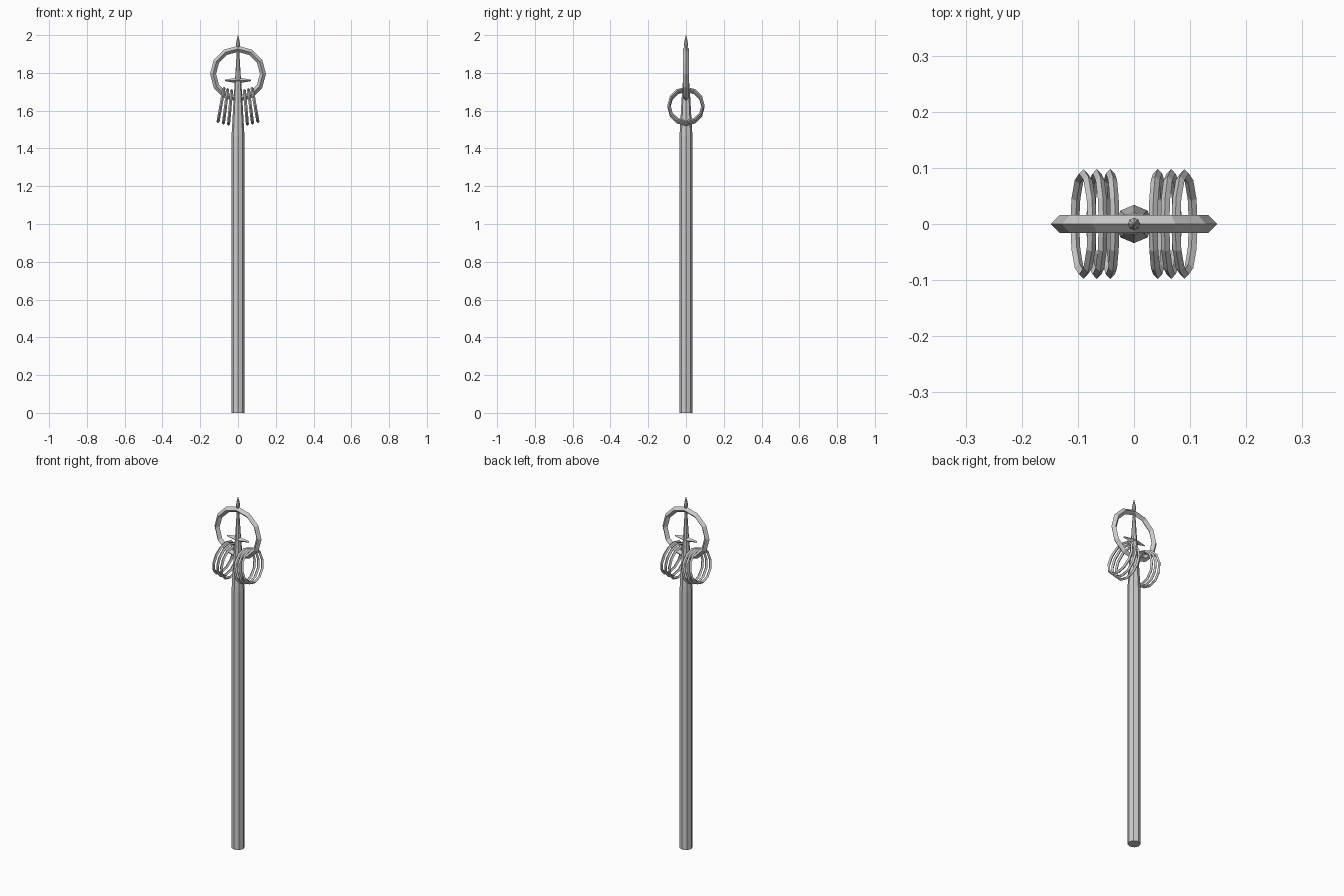
import bpy, bmesh
from math import sin, cos, pi, radians
from mathutils import Matrix, Vector

if "Cube" in bpy.data.objects:
    bpy.data.objects.remove(bpy.data.objects["Cube"])


def make(name, bm, matrix=None):
    if matrix:
        bm.transform(matrix)
    bmesh.ops.recalc_face_normals(bm, faces=bm.faces)
    me = bpy.data.meshes.new(name)
    bm.to_mesh(me)
    bm.free()
    ob = bpy.data.objects.new(name, me)
    bpy.context.collection.objects.link(ob)
    return ob


def loft(name, sections, sides, matrix=None):
    """Skin rings of (radius_x, radius_y, z) and cap both ends."""
    bm = bmesh.new()
    rings = [[bm.verts.new((rx * cos(2 * pi * i / sides), ry * sin(2 * pi * i / sides), z))
              for i in range(sides)] for rx, ry, z in sections]
    for a, b in zip(rings, rings[1:]):
        for i in range(sides):
            j = (i + 1) % sides
            bm.faces.new((a[i], a[j], b[j], b[i]))
    bm.faces.new(rings[0])
    bm.faces.new(rings[-1])
    return make(name, bm, matrix)


def ring(name, major, minor, matrix, segs=12, sides=4):
    """Faceted ring lying in XY, diamond cross-section."""
    bm = bmesh.new()
    v = [[bm.verts.new(((major + minor * cos(2 * pi * j / sides)) * cos(2 * pi * i / segs),
                        (major + minor * cos(2 * pi * j / sides)) * sin(2 * pi * i / segs),
                        minor * sin(2 * pi * j / sides)))
          for j in range(sides)] for i in range(segs)]
    for i in range(segs):
        for j in range(sides):
            k, l = (i + 1) % segs, (j + 1) % sides
            bm.faces.new((v[i][j], v[k][j], v[k][l], v[i][l]))
    return make(name, bm, matrix)


# Octagonal shaft tapering into the spire
loft("shaft", [(r, r, z) for r, z in
               [(.034, 0), (.034, 1.47), (.021, 1.70), (.016, 1.76), (.006, 1.93)]], 8)
# Pointed finial
loft("finial", [(r, r, z) for r, z in
                [(.005, 1.925), (.011, 1.95), (.008, 1.97), (.001, 2.0)]], 8)

# Cross guard with thin tips
loft("cross_guard", [(.004, .004, -.068), (.008, .008, -.045), (.013, .018, -.015),
                     (.013, .018, .015), (.008, .008, .045), (.004, .004, .068)], 4,
     Matrix.Translation((0, 0, 1.76)) @ Matrix.Rotation(pi / 2, 4, 'Y'))

# Large upright ring
ring("head_ring", .132, .016, Matrix.Translation((0, 0, 1.795)) @ Matrix.Rotation(pi / 2, 4, 'X'))

# Three loose hanging rings on each side, splayed outward at the bottom
for side, s in (("right", 1), ("left", -1)):
    for n, (x, z, tilt) in enumerate([(.042, 1.617, 5), (.066, 1.623, 7), (.09, 1.63, 10)], 1):
        ring(f"hanging_ring_{side}_{n}", .09, .008,
             Matrix.Translation((s * x, 0, z)) @ Matrix.Rotation(pi / 2 - s * radians(tilt), 4, 'Y'))
